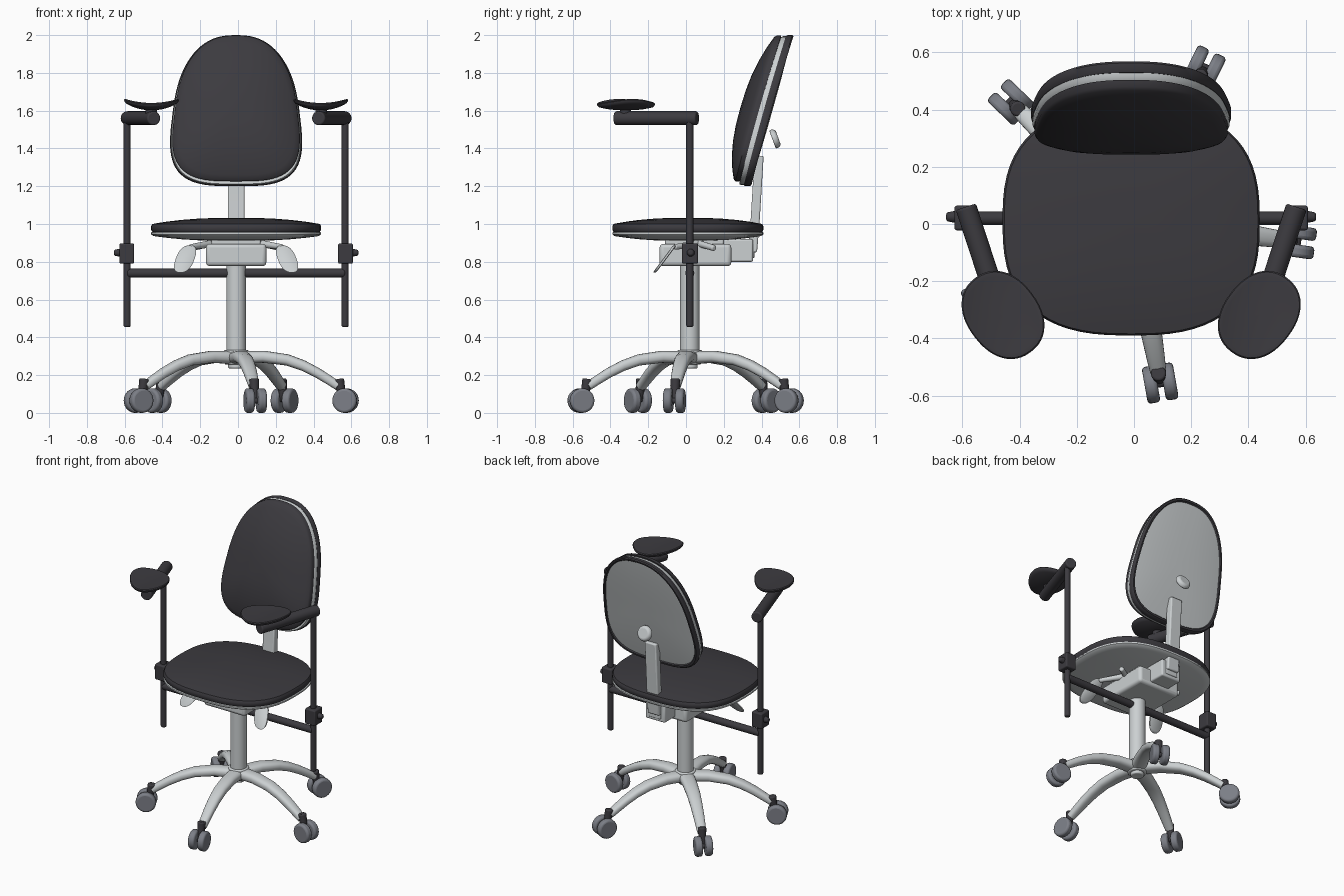
import bpy, bmesh
from math import sin, cos, pi, radians, copysign
from mathutils import Vector, Matrix

if "Cube" in bpy.data.objects:
    bpy.data.objects.remove(bpy.data.objects["Cube"])

CX, CY = -0.01, 0.02  # axis of the column


def material(name, rgb):
    m = bpy.data.materials.new(name)
    m.use_nodes = True
    m.diffuse_color = (*rgb, 1)
    m.node_tree.nodes["Principled BSDF"].inputs["Base Color"].default_value = (*rgb, 1)
    return m


BLACK = material("black upholstery", (0.045, 0.043, 0.05))
LIGHT = material("light grey metal", (0.6, 0.63, 0.64))
WHEEL = material("wheel grey", (0.2, 0.21, 0.24))


def finish(name, bm, mats, bevel=0):
    bmesh.ops.recalc_face_normals(bm, faces=bm.faces)
    me = bpy.data.meshes.new(name)
    bm.to_mesh(me)
    bm.free()
    for m in mats:
        me.materials.append(m)
    ob = bpy.data.objects.new(name, me)
    bpy.context.collection.objects.link(ob)
    if bevel:
        b = ob.modifiers.new("rounded", "BEVEL")
        b.width, b.segments, b.limit_method = bevel, 3, "ANGLE"
    bpy.ops.object.select_all(action="DESELECT")
    ob.select_set(True)
    bpy.context.view_layer.objects.active = ob
    bpy.ops.object.shade_smooth_by_angle(angle=radians(40))
    return ob


def skin(name, rings, mats, slots=None, bevel=0):
    """Join equal rings of points into a closed skin; slots pick the colour per band."""
    bm = bmesh.new()
    vs = [[bm.verts.new(p) for p in r] for r in rings]
    n = len(vs[0])
    bm.faces.new(vs[0])
    for k in range(len(vs) - 1):
        for i in range(n):
            j = (i + 1) % n
            f = bm.faces.new((vs[k][i], vs[k][j], vs[k + 1][j], vs[k + 1][i]))
            f.material_index = slots[k] if slots else 0
    last = bm.faces.new(vs[-1])
    last.material_index = slots[-1] if slots else 0
    return finish(name, bm, mats, bevel)


def tube(name, a, b, r, mat, r2=None, bevel=0.008, sides=24):
    a, b = Vector(a), Vector(b)
    d = b - a
    bm = bmesh.new()
    bmesh.ops.create_cone(bm, cap_ends=True, segments=sides, radius1=r,
                          radius2=r if r2 is None else r2, depth=d.length,
                          matrix=Matrix.Translation((a + b) / 2) @ d.to_track_quat("Z", "Y").to_matrix().to_4x4())
    return finish(name, bm, [mat], bevel)


def box(name, lo, hi, mat, bevel=0.01):
    lo, hi = Vector(lo), Vector(hi)
    bm = bmesh.new()
    bmesh.ops.create_cube(bm, matrix=Matrix.Translation((lo + hi) / 2) @ Matrix.Diagonal((*(hi - lo), 1)))
    return finish(name, bm, [mat], bevel)


def power(v, p):
    return copysign(abs(v) ** p, v)


def oval(w, h, p, n=64):
    return [(w * power(cos(t), p), h * power(sin(t), p)) for t in (2 * pi * i / n for i in range(n))]


def dome(edge, mid, top=1.0):
    """Scale and offset pairs that bulge from an edge to the middle."""
    return [(top * s, mid + (edge - mid) * s ** 2.5) for s in (1, 0.93, 0.82, 0.66, 0.45, 0.25, 0.03)]


def pad(name, outline, layers, place, mats, slots=None):
    return skin(name, [[place(a * s, b * s, d) for a, b in outline] for s, d in layers], mats, slots)


# Seat: upholstered top on a light shell
seat_shape = oval(0.45, 0.40, 0.75)


def seat_place(a, b, d):
    return (CX + a, 0.01 + b, d)


pad("seat_cushion", seat_shape, [(0.5, 0.955), (0.985, 0.958), (1, 0.97), (1, 0.988)] + dome(1.0, 1.033, 0.985),
    seat_place, [BLACK])
pad("seat_shell", seat_shape, dome(0.936, 0.91, 0.97)[::-1] + [(1, 0.945), (1, 0.955), (0.97, 0.962)],
    seat_place, [LIGHT])

# Backrest: egg-shaped cushion, light shell and dark rear rim with a light panel
egg = []
for i in range(72):
    t = 2 * pi * i / 72
    p = 0.8 if sin(t) >= 0 else 0.6
    v = power(sin(t), p)
    egg.append((0.335 * power(cos(t), p) * (1 - 0.15 * v), 0.4 * v))


def back_place(a, b, d):
    t = b + 0.4
    return (CX + a, 0.345 + 0.25 * t + 0.04 * t * t + d, 1.6 + b)


def cushion_place(a, b, d):
    return back_place(a, b + 0.012, d)


pad("back_cushion", egg, dome(-0.1, -0.168, 0.945)[::-1] + [(0.965, -0.09), (0.965, -0.066), (0.9, -0.062)],
    cushion_place, [BLACK])
pad("back_shell", egg, [(0.5, -0.066), (0.97, -0.066), (0.985, -0.055), (0.985, -0.038), (0.5, -0.038)],
    back_place, [LIGHT])
rear = [(0.5, -0.04), (0.99, -0.04), (1, -0.03), (1, -0.008), (0.985, 0), (0.955, 0)]
panel = dome(-0.008, 0.006, 0.94)
pad("back_rear_shell", egg, rear + panel, back_place, [BLACK, LIGHT],
    [0] * len(rear) + [1] * len(panel))
tube("back_knob", (CX, 0.458, 1.447), (CX, 0.488, 1.458), 0.055, LIGHT, 0.045, 0.012)

# Back support post
skin("back_post", [[(CX + sx * 0.044, y + sy * 0.024, z) for sx, sy in ((-1, -1), (1, -1), (1, 1), (-1, 1))]
                   for y, z in ((0.352, 0.85), (0.365, 1.0), (0.387, 1.36))], [LIGHT], bevel=0.008)
box("back_post_bracket", (CX - 0.075, 0.2, 0.8), (CX + 0.075, 0.355, 0.92), LIGHT)
box("bracket_cap", (CX - 0.045, 0.3, 0.82), (CX + 0.045, 0.362, 0.9), LIGHT, 0.006)

# Tilt mechanism below the seat
box("mechanism_box", (CX - 0.16, -0.14, 0.777), (CX + 0.16, 0.24, 0.895), LIGHT, 0.02)
box("seat_mount", (CX - 0.13, -0.11, 0.88), (CX + 0.13, 0.2, 0.925), LIGHT)

# Control paddles on both sides
for side, label in ((1, "left"), (-1, "right")):
    def paddle_place(a, b, d, side=side):
        return (CX + side * (0.27 + a - b * 0.35), -0.113 + b * 0.75 + d, 0.815 + b)
    pad("paddle_" + label, oval(0.05, 0.072, 0.8, 32),
        [(0.9, -0.009), (1, -0.005), (1, 0.005), (0.9, 0.009)], paddle_place, [LIGHT])
    tube("paddle_arm_" + label, (CX + side * 0.1, 0.1, 0.9), (CX + side * 0.245, -0.062, 0.878), 0.022, LIGHT, 0.014)
    tube("side_lever_" + label, (CX + side * 0.1, 0.04, 0.905), (CX + side * 0.24, 0.15, 0.872), 0.018, LIGHT, 0.016)

# Column and hub
tube("column", (CX, CY, 0.28), (CX, CY, 0.79), 0.052, LIGHT, bevel=0.004, sides=32)
tube("base_hub", (CX, CY, 0.255), (CX, CY, 0.333), 0.06, LIGHT, 0.066, sides=32)
tube("hub_plug", (CX, CY, 0.235), (CX, CY, 0.27), 0.042, LIGHT)

# Five curved legs with twin-wheel casters
leg_path = [(0.03, 0.293), (0.15, 0.297), (0.275, 0.28), (0.36, 0.25), (0.435, 0.212), (0.5, 0.172), (0.545, 0.142)]
for k in range(5):
    ang = radians(-80 + 72 * k)
    out, across = Vector((cos(ang), sin(ang), 0)), Vector((-sin(ang), cos(ang), 0))
    hub = Vector((CX, CY, 0))

    def at(r, s, z):
        return hub + out * r + across * s + Vector((0, 0, z))

    rings = []
    for i, (r, z) in enumerate(leg_path):
        f = i / (len(leg_path) - 1)
        tilt = 0.6 * f
        rings.append([at(r + h * tilt, w, z + h) for w, h in oval(0.05 - 0.022 * f, 0.034 - 0.014 * f, 0.8, 20)])
    skin(f"leg_{k + 1}", rings, [LIGHT])
    tube(f"caster_stem_{k + 1}", at(0.57, 0, 0.06), at(0.55, 0, 0.18), 0.02, BLACK, 0.027)
    tube(f"caster_axle_{k + 1}", at(0.585, -0.04, 0.065), at(0.585, 0.04, 0.065), 0.015, BLACK, bevel=0)
    for s in (-1, 1):
        tube(f"caster_wheel_{k + 1}_{'a' if s > 0 else 'b'}", at(0.585, s * 0.01, 0.065),
             at(0.585, s * 0.055, 0.065), 0.065, WHEEL, bevel=0.013, sides=28)

# Arm supports: cross bar, posts, clamps, swivel arms and dished pads
tube("arm_cross_bar", (CX - 0.577, CY, 0.74), (CX + 0.577, CY, 0.74), 0.024, BLACK)
for side, label in ((1, "left"), (-1, "right")):
    def X(v):
        return CX + side * v
    tube("arm_post_" + label, (X(0.577), CY, 0.455), (X(0.577), CY, 1.56), 0.019, BLACK)
    clamp = sorted((X(0.54), X(0.618)))
    box("arm_clamp_" + label, (clamp[0], -0.022, 0.79), (clamp[1], 0.064, 0.897), BLACK, 0.008)
    tube("clamp_screw_" + label, (X(0.6), CY + 0.005, 0.848), (X(0.647), CY + 0.005, 0.848), 0.024, BLACK, 0.015)
    tube("swivel_arm_" + label, (X(0.578), 0.06, 1.56), (X(0.435), -0.375, 1.56), 0.037, BLACK)
    tube("arm_pad_mount_" + label, (X(0.45), -0.32, 1.57), (X(0.45), -0.32, 1.615), 0.03, BLACK)

    def arm_place(a, b, d, side=side):
        # long axis runs forward and inward
        x, y = 0.448 - a * 0.6 + b * 0.8, -0.318 - a * 0.8 - b * 0.6
        return (CX + side * x, y, 1.63 + d + 1.1 * (x - 0.448) ** 2)
    pad("arm_pad_" + label, oval(0.162, 0.126, 0.9, 48),
        dome(-0.012, -0.028, 0.93)[::-1] + [(0.985, -0.004), (1, 0.004), (0.97, 0.01)] + dome(0.011, 0.009, 0.93),
        arm_place, [BLACK])
